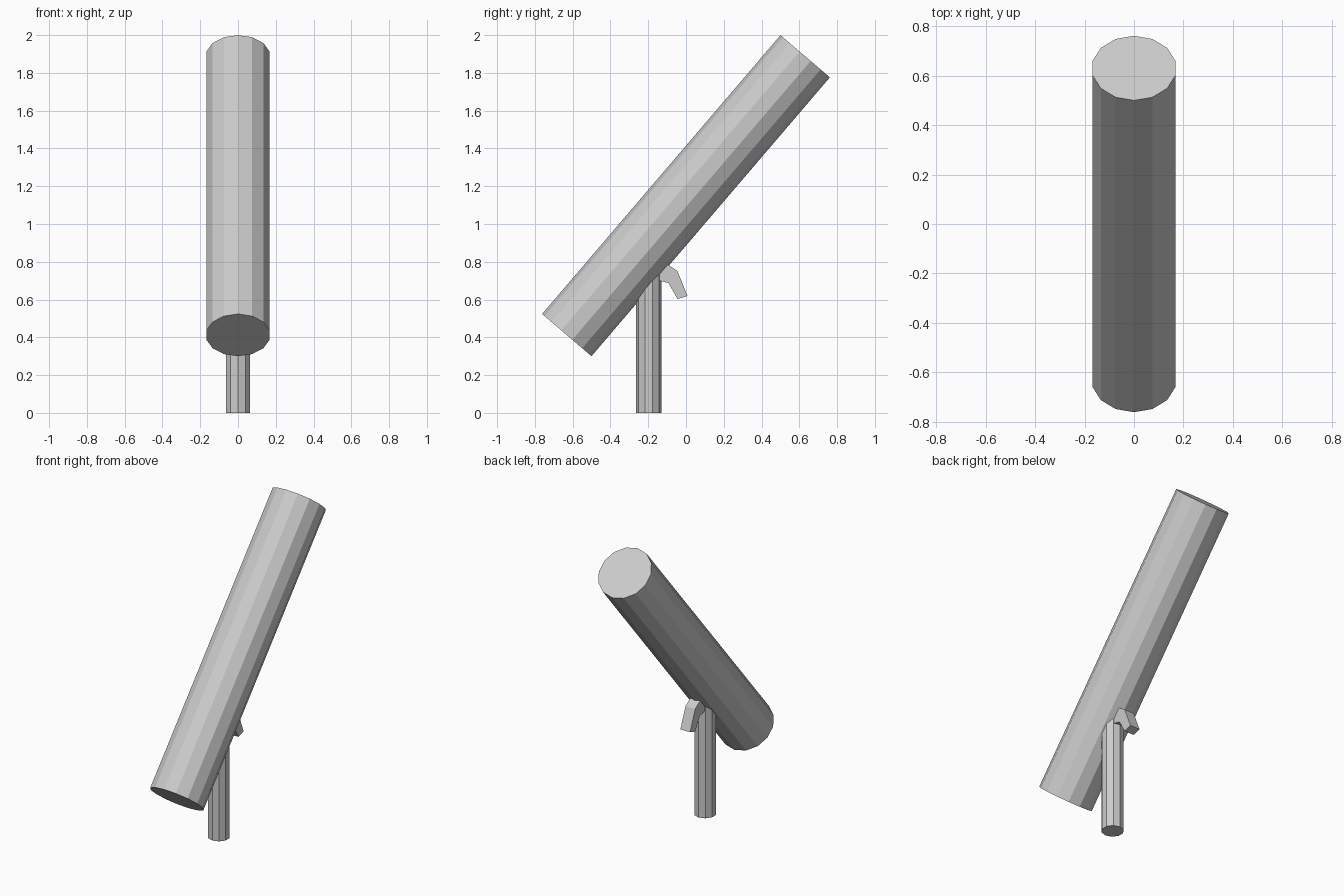
import bpy, bmesh, math
from mathutils import Vector

if "Cube" in bpy.data.objects:
    bpy.data.objects.remove(bpy.data.objects["Cube"])


def cylinder(name, start, end, radius, sides, spin=0.0):
    """Flat-shaded closed cylinder between two points."""
    start, end = Vector(start), Vector(end)
    axis = end - start
    bpy.ops.mesh.primitive_cylinder_add(vertices=sides, radius=radius, depth=axis.length)
    ob = bpy.context.object
    ob.name = name
    # tilt in the y-z plane only, so the facets stay symmetric about x = 0
    ob.rotation_euler = (-math.atan2(axis.y, axis.z), 0, spin)
    ob.location = (start + end) / 2
    return ob


def extrude_x(name, profile, width):
    """Symmetric extrusion of a y-z profile along x."""
    bm = bmesh.new()
    face = bm.faces.new([bm.verts.new((-width / 2, y, z)) for y, z in profile])
    side = bmesh.ops.extrude_face_region(bm, geom=[face])
    verts = [g for g in side["geom"] if isinstance(g, bmesh.types.BMVert)]
    bmesh.ops.translate(bm, vec=(width, 0, 0), verts=verts)
    bmesh.ops.recalc_face_normals(bm, faces=bm.faces)
    mesh = bpy.data.meshes.new(name)
    bm.to_mesh(mesh)
    bm.free()
    ob = bpy.data.objects.new(name, mesh)
    bpy.context.collection.objects.link(ob)
    return ob


# Slanted main tube, a vertex line running along its top and bottom
cylinder("main_tube", (0, -0.631, 0.412), (0, 0.631, 1.888), 0.172, 14)

# Upright handle, its top buried in the tube
cylinder("handle", (0, -0.197, 0), (0, -0.197, 0.78), 0.067, 10)

# Bent trigger behind the handle
extrude_x("trigger", [(-0.17, 0.705), (-0.135, 0.698), (-0.093, 0.688), (-0.045, 0.603),
                      (0.008, 0.619), (-0.045, 0.751), (-0.093, 0.783), (-0.17, 0.80)], 0.07)
